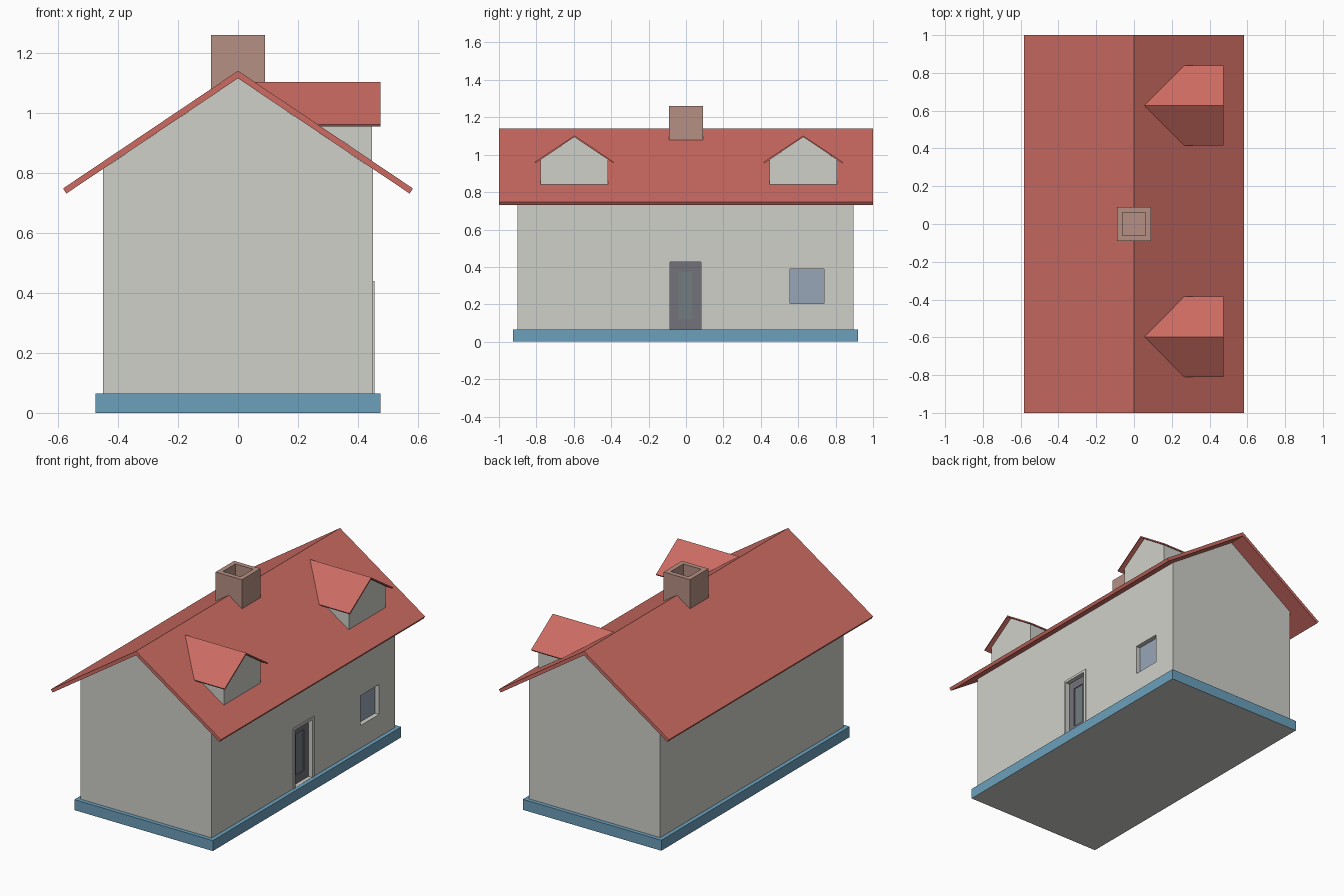
import bpy, bmesh

if "Cube" in bpy.data.objects:
    bpy.data.objects.remove(bpy.data.objects["Cube"])

SLOPE = 0.672          # fall per unit, shared by all roofs
RIDGE = 1.14           # outer ridge height of the main roof
YC = -0.0025           # centre of the walls along y


def material(name, r, g, b):
    m = bpy.data.materials.new(name)
    m.diffuse_color = (r, g, b, 1)
    m.use_nodes = True
    m.node_tree.nodes["Principled BSDF"].inputs["Base Color"].default_value = m.diffuse_color
    return m


RED = material("roof_red", 0.60, 0.147, 0.122)
BLUE = material("base_blue", 0.15, 0.35, 0.50)
WALL = material("wall_plaster", 0.62, 0.63, 0.58)
BRICK = material("chimney_brick", 0.47, 0.28, 0.23)
DARK = material("door_dark", 0.17, 0.17, 0.195)
PANEL = material("door_glass", 0.17, 0.20, 0.22)
GLASS = material("window_glass", 0.31, 0.38, 0.47)


def loft(name, start, end, mat):
    """Closed solid between two matching loops of points."""
    bm = bmesh.new()
    a = [bm.verts.new(p) for p in start]
    b = [bm.verts.new(p) for p in end]
    n = len(a)
    bm.faces.new(a)
    bm.faces.new(b[::-1])
    for i in range(n):
        j = (i + 1) % n
        bm.faces.new((a[i], b[i], b[j], a[j]))
    bmesh.ops.recalc_face_normals(bm, faces=bm.faces)
    me = bpy.data.meshes.new(name)
    bm.to_mesh(me)
    bm.free()
    me.materials.append(mat)
    ob = bpy.data.objects.new(name, me)
    bpy.context.collection.objects.link(ob)
    return ob


def along_y(name, xz, y0, y1, mat):
    return loft(name, [(x, y0, z) for x, z in xz], [(x, y1, z) for x, z in xz], mat)


def along_x(name, yz, x0, x1, mat):
    return loft(name, [(x0, y, z) for y, z in yz], [(x1, y, z) for y, z in yz], mat)


def box(name, x0, x1, y0, y1, z0, z1, mat):
    return along_y(name, [(x0, z0), (x1, z0), (x1, z1), (x0, z1)], y0, y1, mat)


def mirrored(pts):
    """Complete a half outline that starts and ends on the centre line."""
    return pts + [(-u, z) for u, z in reversed(pts) if u != 0]


def cut(ob, *bounds):
    """Cut a box-shaped opening out of an object."""
    c = box("cutter", *bounds, ob.data.materials[0])
    c.hide_render = True
    mod = ob.modifiers.new("opening", 'BOOLEAN')
    mod.operation = 'DIFFERENCE'
    mod.solver = 'EXACT'
    mod.object = c
    bpy.context.view_layer.objects.active = ob
    bpy.ops.object.modifier_apply(modifier=mod.name)
    bpy.data.objects.remove(c)


# Base slab with a plain grey underside
base = box("base", -0.475, 0.475, YC - 0.9225, YC + 0.9225, 0, 0.065, BLUE)
base.data.materials.append(WALL)
for f in base.data.polygons:
    if f.normal.z < -0.5:
        f.material_index = 1

# Gabled walls with door and window openings
walls = along_y("walls", [(-0.45, 0.065), (0.45, 0.065), (0.45, 1.115 - 0.45 * SLOPE),
                          (0, 1.115), (-0.45, 1.115 - 0.45 * SLOPE)],
                YC - 0.8975, YC + 0.8975, WALL)
cut(walls, 0.42, 0.5, YC - 0.083, YC + 0.083, 0.066, 0.425)
cut(walls, 0.42, 0.5, 0.557, 0.738, 0.205, 0.39)

# Window pane
box("window_pane", 0.41, 0.422, 0.557, 0.738, 0.205, 0.39, GLASS)

# Door frame, door leaf and glazed panel
along_x("door_frame", [(YC + y, z) for y, z in
                       [(-0.1, 0.065), (-0.1, 0.44), (0.1, 0.44), (0.1, 0.065),
                        (0.083, 0.065), (0.083, 0.425), (-0.083, 0.425), (-0.083, 0.065)]],
        0.449, 0.455, WALL)
door = box("door", 0.405, 0.427, YC - 0.083, YC + 0.083, 0.065, 0.425, DARK)
cut(door, 0.421, 0.5, YC - 0.038, YC + 0.038, 0.12, 0.375)
box("door_panel", 0.41, 0.422, YC - 0.038, YC + 0.038, 0.12, 0.375, PANEL)

# Main roof
along_y("roof", [(0, RIDGE), (0.583, 0.748), (0.572, 0.731), (0, 1.115),
                 (-0.572, 0.731), (-0.583, 0.748)], -1, 1, RED)

# Chimney straddling the ridge, with an open flue
chimney = along_y("chimney", [(-0.09, 1.078), (0, 1.138), (0.09, 1.078),
                              (0.09, 1.26), (-0.09, 1.26)], -0.09, 0.09, BRICK)
cut(chimney, -0.061, 0.061, -0.061, 0.061, 1.16, 1.3)


def dormer_part(name, yc, yz, x_front, mat):
    """Solid running back from its front face until it meets the main roof."""
    return loft(name, [(x_front, yc + y, z) for y, z in yz],
                [((RIDGE - z) / SLOPE, yc + y, z) for y, z in yz], mat)


# Two dormers on the right-hand slope
for i, yc in enumerate((-0.597, 0.627), 1):
    side = 1.094 - 0.18 * SLOPE
    dormer_part(f"dormer_walls_{i}", yc,
                [(0, 1.094), (0.18, side), (0.18, 0.841), (-0.18, 0.841), (-0.18, side)],
                0.447, WALL)
    dormer_part(f"dormer_roof_{i}", yc,
                [(0, 1.103), (0.2125, 0.961), (0.2085, 0.954), (0, 1.094),
                 (-0.2085, 0.954), (-0.2125, 0.961)], 0.475, RED)
